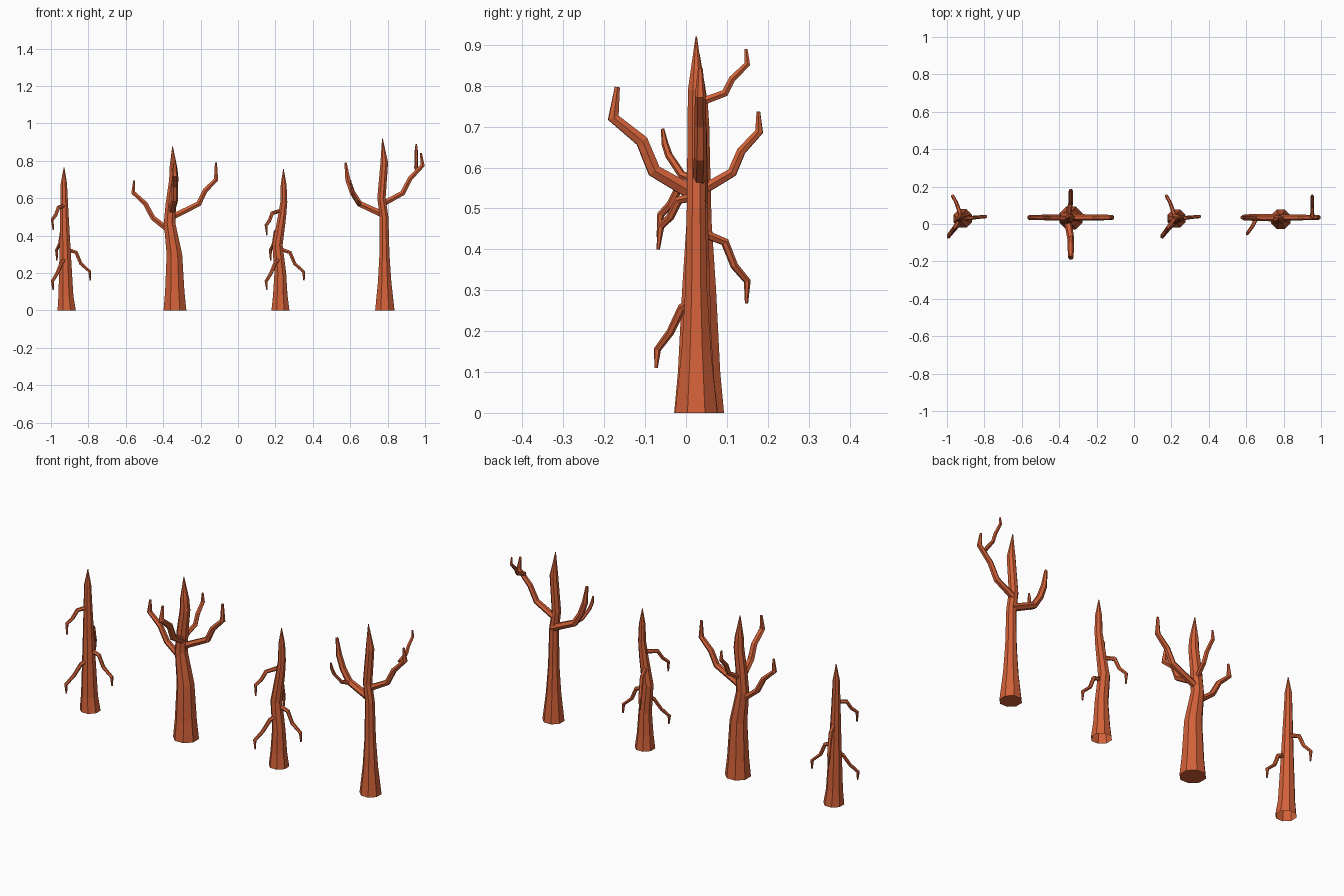
import bpy, bmesh, math
from mathutils import Vector

bark = bpy.data.materials.new("bark")
bark.diffuse_color = (0.65, 0.12, 0.04, 1)


def loft(bm, rings, cap_start=True, cap_end=True):
    n = len(rings[0])
    vs = [[bm.verts.new(p) for p in r] for r in rings]
    for a, b in zip(vs, vs[1:]):
        for i in range(n):
            j = (i + 1) % n
            bm.faces.new((a[i], a[j], b[j], b[i]))
    if cap_start:
        bm.faces.new(vs[0][::-1])
    if cap_end:
        bm.faces.new(vs[-1])


def finish(bm, name):
    bmesh.ops.recalc_face_normals(bm, faces=bm.faces)
    me = bpy.data.meshes.new(name)
    bm.to_mesh(me)
    bm.free()
    me.materials.append(bark)
    bpy.context.collection.objects.link(bpy.data.objects.new(name, me))


def trunk(name, y, profile, capped, sides=8):
    """profile rows: x, z, radius; rings stay level"""
    bm = bmesh.new()
    rings = []
    for x, z, r in profile:
        rings.append([(x + r * math.cos(math.tau * (i + .5) / sides),
                       y + r * math.sin(math.tau * (i + .5) / sides), z)
                      for i in range(sides)])
    loft(bm, rings, cap_start=capped)
    finish(bm, name)


def branch(name, pts, r, sides=6, dx=0, dz=0):
    """crooked limb that thins slowly, then sharply at the tip"""
    bm = bmesh.new()
    p = [Vector(q) + Vector((dx, 0, dz)) for q in pts]
    n = len(p) - 1
    flat = Vector((p[-1].x - p[0].x, p[-1].y - p[0].y, 0)).normalized()
    u = flat.cross(Vector((0, 0, 1)))  # limb bends in one vertical plane
    rings = []
    for k, c in enumerate(p):
        d0 = (p[k] - p[k - 1]).normalized() if k else Vector()
        d1 = (p[k + 1] - p[k]).normalized() if k < n else Vector()
        v = (d0 + d1).normalized().cross(u).normalized()
        rk = r * (.35 if k == n else 1 - .3 * k / n)
        rings.append([c + rk * (u * math.cos(math.tau * i / sides) +
                                v * math.sin(math.tau * i / sides))
                      for i in range(sides)])
    loft(bm, rings)
    finish(bm, name)


# Two slim trees with drooping twigs
trunk("slim_trunk_1", .03, [(-.916, 0, .053), (-.92, .08, .043), (-.925, .35, .031),
                            (-.929, .55, .023), (-.931, .68, .018), (-.93, .765, .002)], False)
trunk("slim_trunk_2", .03, [(.227, 0, .052), (.226, .08, .042), (.226, .2, .034), (.211, .35, .03),
                            (.235, .5, .024), (.245, .58, .02), (.244, .67, .017),
                            (.243, .755, .002)], False)
twigs = {
    "upper_left": [(-.925, .03, .56), (-.96, -.018, .55), (-.975, -.038, .51),
                   (-.993, -.062, .485), (-.988, -.068, .43)],
    "lower_left": [(-.915, .025, .28), (-.943, -.01, .257), (-.967, -.038, .198),
                   (-.993, -.07, .155), (-.988, -.073, .11)],
    "right": [(-.91, .03, .325), (-.865, .033, .31), (-.84, .036, .25),
              (-.792, .04, .207), (-.79, .04, .16)],
    "back": [(-.925, .04, .44), (-.943, .095, .418), (-.952, .118, .36),
             (-.97, .15, .322), (-.968, .148, .268)],
}
for key, pts in twigs.items():
    branch("slim_twig_1_" + key, pts, .0115)
    branch("slim_twig_2_" + key, pts, .0115, dx=1.143, dz=-.03 if key == "upper_left" else 0)

# Thick tree with four rising limbs
trunk("thick_trunk", .032, [(-.337, 0, .066), (-.338, .1, .056), (-.34, .3, .045),
                            (-.366, .47, .033), (-.358, .58, .03), (-.343, .7, .027),
                            (-.345, .76, .023), (-.35, .877, .002)], True)
branch("thick_limb_left", [(-.36, .035, .42), (-.455, .035, .495), (-.495, .035, .57),
                           (-.56, .035, .63), (-.555, .035, .695)], .017)
branch("thick_limb_right", [(-.36, .035, .495), (-.21, .035, .57), (-.176, .035, .64),
                            (-.117, .035, .7), (-.118, .035, .79)], .018)
branch("thick_limb_front", [(-.355, .02, .535), (-.338, -.078, .592), (-.338, -.108, .665),
                            (-.338, -.178, .722), (-.338, -.168, .797)], .02)
branch("thick_limb_back", [(-.355, .04, .545), (-.338, .113, .588), (-.338, .135, .64),
                           (-.338, .179, .688), (-.338, .177, .737)], .014)

# Tall forked tree with two limbs and their side shoots
trunk("tall_trunk", .025, [(.785, 0, .056), (.784, .15, .039), (.783, .3, .029), (.781, .5, .025),
                           (.767, .6, .024), (.782, .79, .022), (.772, .92, .002)], True)
branch("tall_limb_right", [(.775, .033, .57), (.88, .035, .627), (.92, .035, .705),
                           (.987, .035, .775), (.978, .035, .842)], .017)
branch("tall_shoot_right", [(.953, .035, .76), (.953, .095, .782), (.953, .113, .817),
                            (.953, .15, .853), (.953, .147, .89)], .011)
branch("tall_limb_left", [(.785, .033, .508), (.65, .035, .57), (.612, .035, .63),
                          (.587, .035, .7), (.575, .035, .79)], .02)
branch("tall_shoot_left", [(.655, .035, .565), (.635, -.01, .582), (.612, -.042, .63),
                           (.605, -.052, .66), (.602, -.057, .695)], .011)
